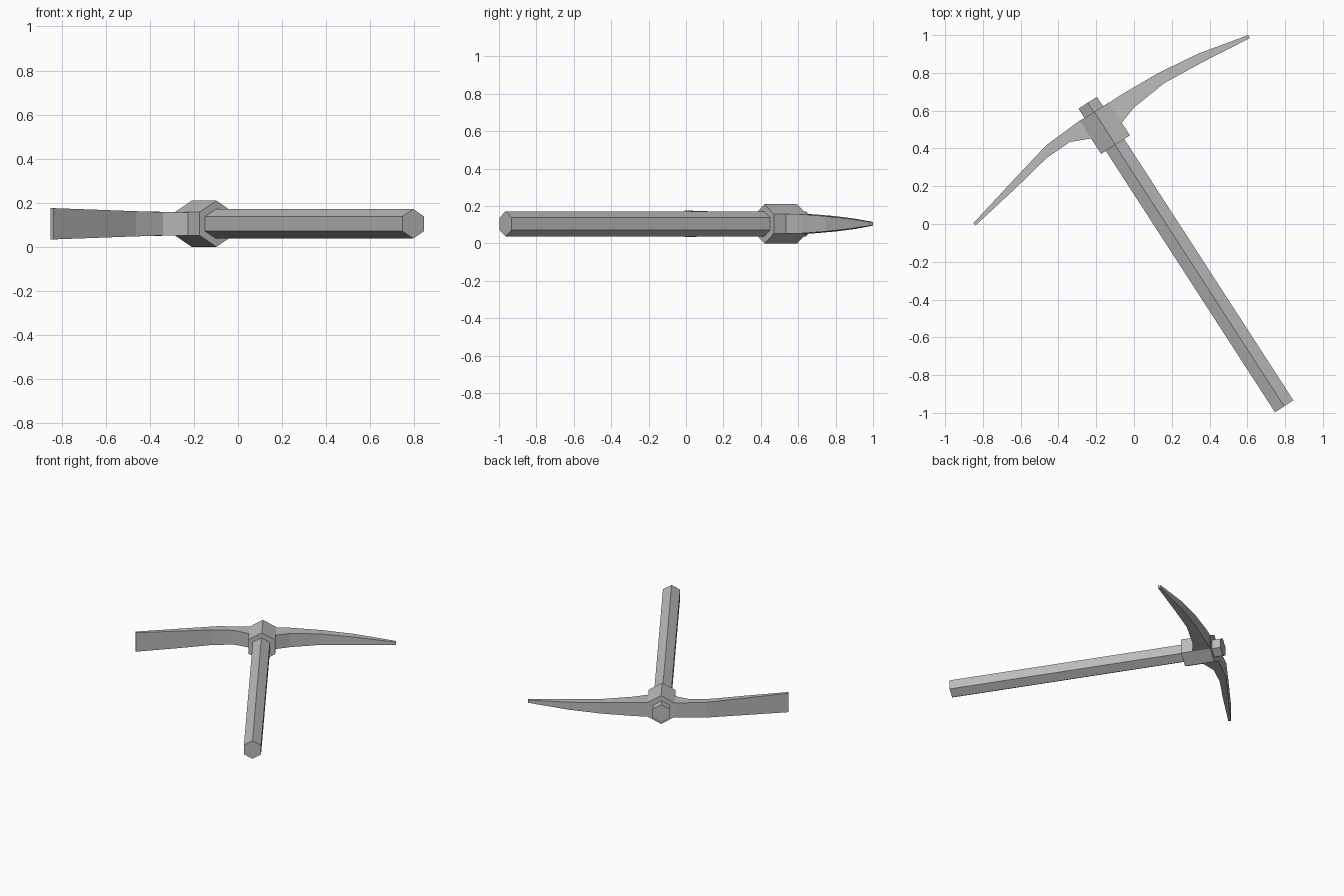
import bpy, bmesh, math
from mathutils import Vector

cube = bpy.data.objects.get("Cube")
if cube:
    bpy.data.objects.remove(cube, do_unlink=True)

MID = 0.105  # height of the centre plane

# Plain grey metal
grey = bpy.data.materials.new("grey")
grey.use_nodes = True
grey.diffuse_color = (0.5, 0.5, 0.5, 1)
grey.node_tree.nodes["Principled BSDF"].inputs["Base Color"].default_value = (0.5, 0.5, 0.5, 1)


def loft(name, rings):
    """Skin a row of equal-sized rings and cap both ends."""
    bm = bmesh.new()
    loops = [[bm.verts.new(p) for p in ring] for ring in rings]
    n = len(loops[0])
    for a, b in zip(loops, loops[1:]):
        for i in range(n):
            j = (i + 1) % n
            bm.faces.new((a[i], a[j], b[j], b[i]))
    bm.faces.new(loops[0])
    bm.faces.new(loops[-1])
    bmesh.ops.recalc_face_normals(bm, faces=bm.faces)
    mesh = bpy.data.meshes.new(name)
    bm.to_mesh(mesh)
    bm.free()
    mesh.materials.append(grey)
    obj = bpy.data.objects.new(name, mesh)
    bpy.context.collection.objects.link(obj)
    return obj


def hex_bar(name, start, end, radius):
    """Six-sided bar lying flat with a ridge on top."""
    a, b = Vector((*start, MID)), Vector((*end, MID))
    up = Vector((0, 0, 1))
    side = (b - a).cross(up).normalized()
    angles = [math.radians(60 * i) for i in range(6)]
    ring = [(up * math.cos(t) + side * math.sin(t)) * radius for t in angles]
    return loft(name, [[c + p for p in ring] for c in (a, b)])


# Shaft and the thicker socket around it
hex_bar("handle", (0.795, -0.965), (-0.245, 0.642), 0.067)
hex_bar("collar", (-0.098, 0.42), (-0.21, 0.594), 0.105)

# Curved head from the broad blade to the point: outer edge, inner edge, half height
sections = [
    ((-0.85, 0.005), (-0.838, -0.007), 0.071),
    ((-0.638, 0.233), (-0.62, 0.196), 0.063),
    ((-0.463, 0.418), (-0.463, 0.349), 0.057),
    ((-0.288, 0.547), (-0.34, 0.434), 0.053),
    ((-0.25, 0.565), (-0.214, 0.455), 0.052),
    ((-0.15, 0.63), (-0.066, 0.534), 0.052),
    ((-0.07, 0.683), (-0.003, 0.614), 0.051),
    ((0.13, 0.80), (0.16, 0.746), 0.041),
    ((0.34, 0.902), (0.373, 0.862), 0.028),
    ((0.605, 1.0), (0.613, 0.984), 0.01),
]
loft("pick_head", [
    [(*outer, MID + h), (*inner, MID + h), (*inner, MID - h), (*outer, MID - h)]
    for outer, inner, h in sections
])
